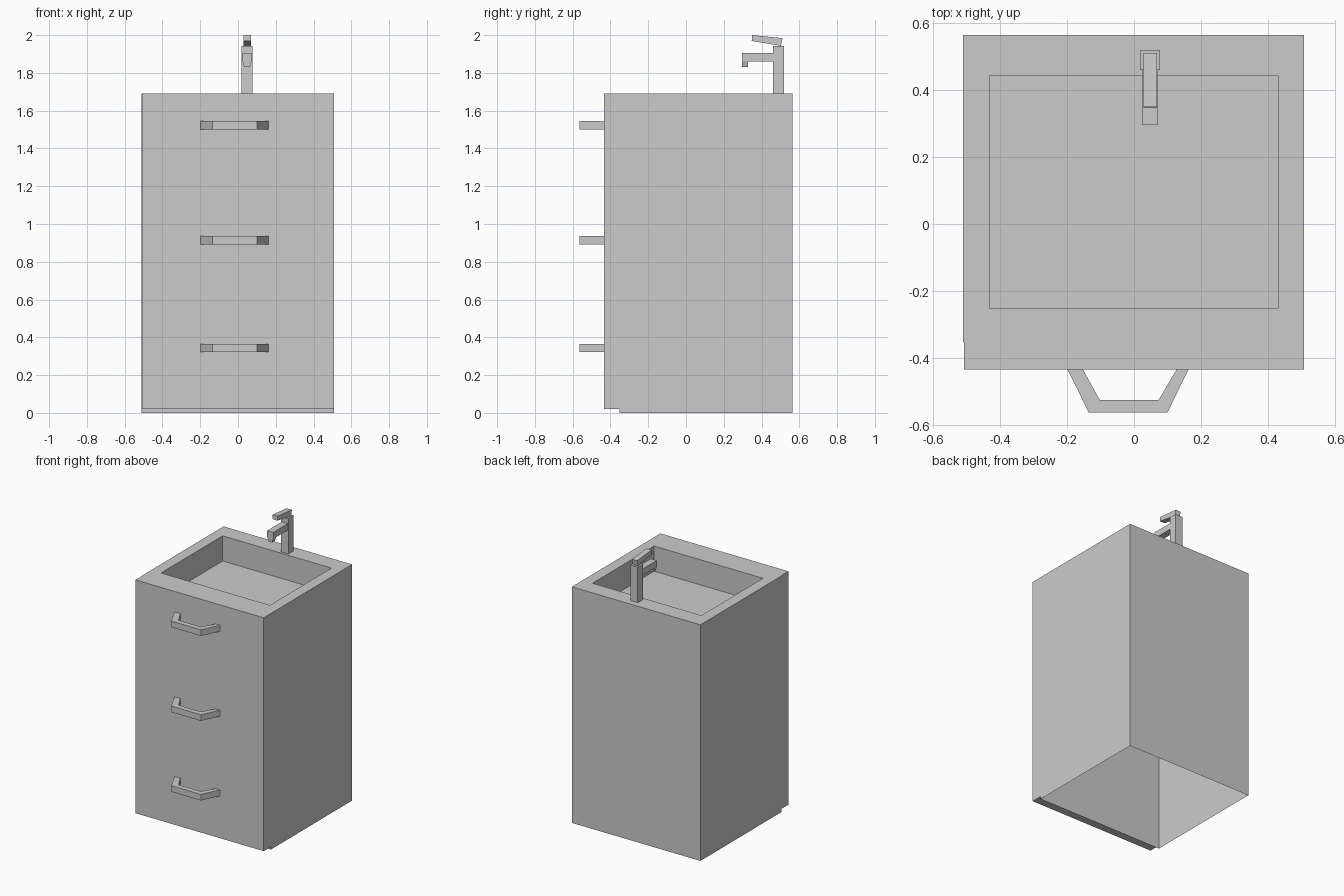
import bpy, bmesh
from mathutils import Vector

cube = bpy.data.objects.get("Cube")
if cube:
    bpy.data.objects.remove(cube, do_unlink=True)

grey = bpy.data.materials.new("plain grey")
grey.use_nodes = True
COLOUR = (0.6, 0.6, 0.6, 1)
grey.diffuse_color = COLOUR
grey.node_tree.nodes["Principled BSDF"].inputs["Base Color"].default_value = COLOUR


def finish(name, bm):
    bmesh.ops.recalc_face_normals(bm, faces=bm.faces)
    mesh = bpy.data.meshes.new(name)
    bm.to_mesh(mesh)
    bm.free()
    mesh.materials.append(grey)
    obj = bpy.data.objects.new(name, mesh)
    bpy.context.collection.objects.link(obj)
    return obj


def prism(name, profile, axis, start, end):
    """Extrude a closed profile along x or z."""
    bm = bmesh.new()
    place = (lambda p: (start, *p)) if axis == "x" else (lambda p: (*p, start))
    face = bm.faces.new([bm.verts.new(place(p)) for p in profile])
    out = bmesh.ops.extrude_face_region(bm, geom=[face])
    shift = Vector((end - start, 0, 0) if axis == "x" else (0, 0, end - start))
    bmesh.ops.translate(bm, vec=shift, verts=[v for v in out["geom"] if isinstance(v, bmesh.types.BMVert)])
    return finish(name, bm)


def box(name, x, y, z):
    return prism(name, [(x[0], y[0]), (x[1], y[0]), (x[1], y[1]), (x[0], y[1])], "z", *z)


TOP, BACK, FRONT, KICK = 1.69, 0.565, -0.435, -0.353

# Cabinet shell, open underneath, with a sunken basin in the top
bm = bmesh.new()


def ring(x0, x1, y0, y1, z):
    return [bm.verts.new((x, y, z)) for x, y in ((x0, y0), (x1, y0), (x1, y1), (x0, y1))]


rings = [ring(-0.51, 0.508, KICK, BACK, 0), ring(-0.51, 0.508, KICK, BACK, TOP),
         ring(-0.432, 0.43, -0.253, 0.443, TOP), ring(-0.432, 0.43, -0.253, 0.443, TOP - 0.18)]
# The rim reaches forward over the drawer front
for a, b in zip(rings, rings[1:]):
    for i in range(4):
        j = (i + 1) % 4
        bm.faces.new((a[i], a[j], b[j], b[i]))
bm.faces.new(rings[-1])
finish("cabinet_with_basin", bm)

# Drawer front, raised to leave a toe kick
box("drawer_front", (-0.507, 0.508), (FRONT, KICK), (0.02, TOP))

# Angular drawer pulls
pull = [(-0.198, FRONT), (-0.135, -0.563), (0.1, -0.563), (0.162, FRONT),
        (0.127, FRONT), (0.073, -0.526), (-0.102, -0.526), (-0.152, FRONT)]
for label, z in (("top", 1.5), ("middle", 0.892), ("bottom", 0.322)):
    prism(label + "_drawer_handle", pull, "z", z, z + 0.044)

# Tap: post, spout and tilted lever
box("tap_post", (0.018, 0.077), (0.46, 0.52), (TOP, 1.943))
box("tap_spout", (0.024, 0.072), (0.296, 0.46), (1.859, 1.905))
prism("tap_lever", [(0.348, 1.969), (0.35, 2.0), (0.511, 1.984), (0.503, 1.943)], "x", 0.028, 0.069)

# Tapered nozzle under the spout end
nozzle = box("tap_nozzle", (0.024, 0.072), (0.297, 0.328), (1.83, 1.859))
for v in nozzle.data.vertices:
    if v.co.z < 1.84:
        v.co.x = 0.048 + (v.co.x - 0.048) * 0.6
